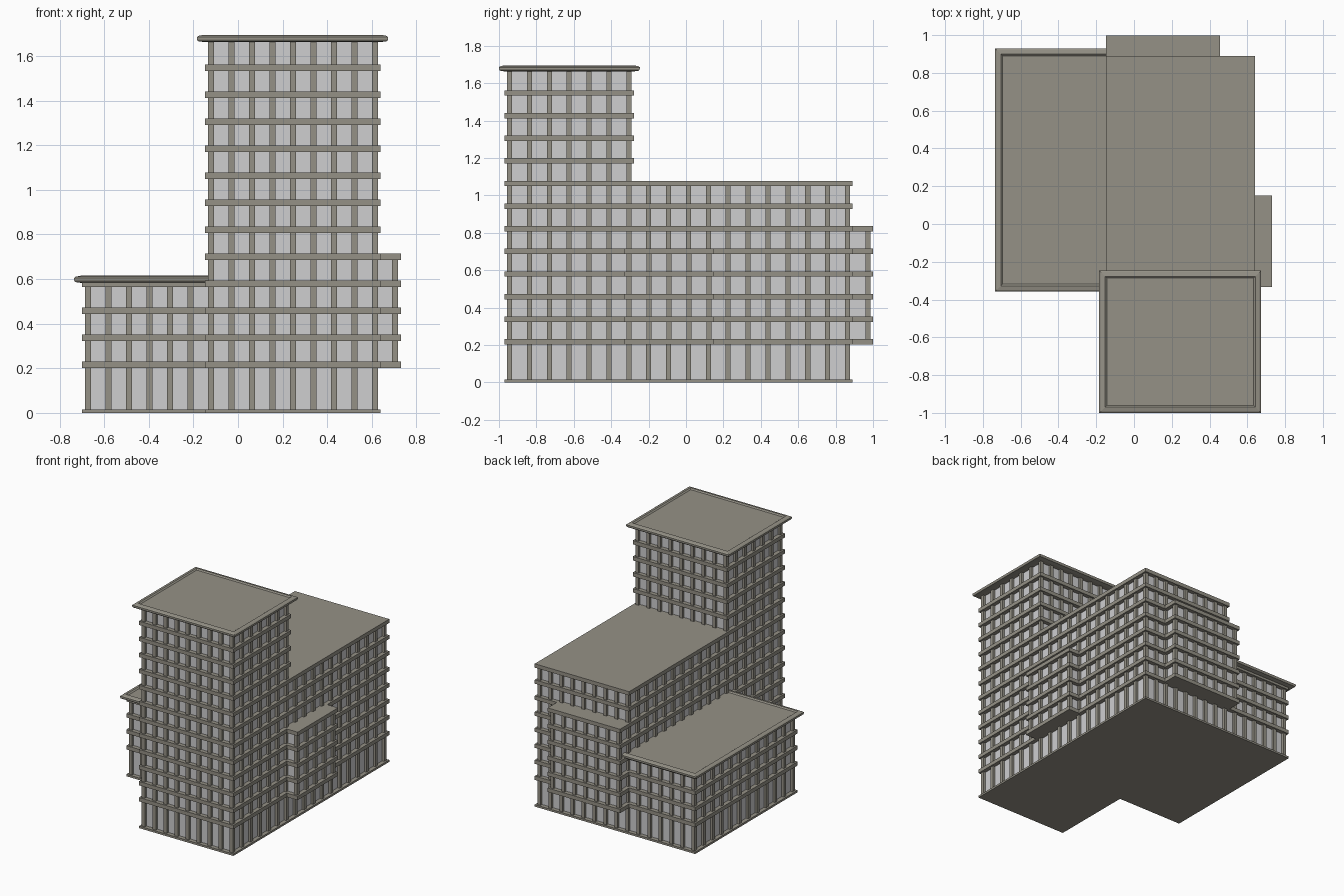
import bpy
import bmesh
from mathutils import Matrix, Vector

cube = bpy.data.objects.get("Cube")
if cube:
    bpy.data.objects.remove(cube, do_unlink=True)


def material(name, rgb):
    mat = bpy.data.materials.new(name)
    mat.use_nodes = True
    mat.diffuse_color = (*rgb, 1)
    mat.node_tree.nodes["Principled BSDF"].inputs["Base Color"].default_value = (*rgb, 1)
    return mat


CONCRETE = material("concrete", (0.30, 0.285, 0.24))
GLASS = material("pale glass", (0.62, 0.62, 0.63))

COL = 0.027      # column width
LIP = 0.013      # slab projection beyond the columns
RECESS = 0.018   # glass set back from the column faces
STOREY = 0.121
SLAB = 0.029
FIRST = 0.202    # underside of the first floor slab


def finish(name, bm, mat):
    bmesh.ops.recalc_face_normals(bm, faces=bm.faces)
    mesh = bpy.data.meshes.new(name)
    bm.to_mesh(mesh)
    bm.free()
    mesh.materials.append(mat)
    obj = bpy.data.objects.new(name, mesh)
    bpy.context.scene.collection.objects.link(obj)


def add_box(bm, x0, x1, y0, y1, z0, z1):
    centre = Vector((x0 + x1, y0 + y1, z0 + z1)) / 2
    size = Matrix.Diagonal((x1 - x0, y1 - y0, z1 - z0, 1))
    bmesh.ops.create_cube(bm, size=1, matrix=Matrix.Translation(centre) @ size)


def spread(a, b, bays):
    step = (b - a - COL) / bays
    return [a + i * step for i in range(bays + 1)]


def block(name, x0, x1, y0, y1, bays_x, bays_y, floors, top, grounded=True):
    """Glass core with a ring of columns and projecting floor slabs."""
    bottom = 0 if grounded else FIRST
    # Glass core
    bm = bmesh.new()
    add_box(bm, x0 + RECESS, x1 - RECESS, y0 + RECESS, y1 - RECESS, bottom + 0.005, top - 0.005)
    finish(name + "_glass", bm, GLASS)
    # Columns around the edge
    bm = bmesh.new()
    xs, ys = spread(x0, x1, bays_x), spread(y0, y1, bays_y)
    for i, x in enumerate(xs):
        for j, y in enumerate(ys):
            if i in (0, bays_x) or j in (0, bays_y):
                add_box(bm, x, x + COL, y, y + COL, bottom + 0.005, top - 0.005)
    finish(name + "_columns", bm, CONCRETE)
    # Floor slabs
    bm = bmesh.new()
    levels = [(FIRST + k * STOREY, FIRST + k * STOREY + SLAB) for k in range(floors)]
    if grounded:
        levels.append((0, 0.015))
    for z0, z1 in levels:
        add_box(bm, x0 - LIP, x1 + LIP, y0 - LIP, y1 + LIP, z0, z1)
    finish(name + "_slabs", bm, CONCRETE)


def cornice_roof(name, x0, x1, y0, y1, z):
    """Overhanging roof with a sloped rim around a sunken deck."""
    bm = bmesh.new()
    rings = []
    for inset, dz in ((0.03, 0), (0.004, 0.004), (0, 0.012), (0, 0.022),
                      (0.008, 0.028), (0.03, 0.032), (0.04, 0.024)):
        a, b, c, d = x0 + inset, x1 - inset, y0 + inset, y1 - inset
        rings.append([bm.verts.new((x, y, z + dz)) for x, y in ((a, c), (b, c), (b, d), (a, d))])
    for low, high in zip(rings, rings[1:]):
        for i in range(4):
            j = (i + 1) % 4
            bm.faces.new((low[i], low[j], high[j], high[i]))
    bm.faces.new(rings[0])
    bm.faces.new(rings[-1])
    finish(name, bm, CONCRETE)


X0, X1 = -0.135, 0.627
FRONT, BACK = -0.957, 0.877
BAY_Y = (BACK - FRONT - COL) / 17
TOWER_BACK = FRONT + 6 * BAY_Y + COL

# Main volumes
block("tower", X0, X1, FRONT, TOWER_BACK, 8, 6, 12, 1.67)
block("rear_block", X0, X1, TOWER_BACK - COL, BACK, 8, 11, 8, FIRST + 7 * STOREY + SLAB)
block("low_wing", -0.687, X0 + COL, TOWER_BACK - COL, BACK, 6, 11, 4, 0.592)

# Hanging bays on the left side and the back
block("side_bay", X1 - COL, 0.718, TOWER_BACK - COL, 0.137, 1, 4, 5,
      FIRST + 4 * STOREY + SLAB, grounded=False)
block("back_bay", X0, 0.443, BACK - COL, 0.986, 6, 1, 6,
      FIRST + 5 * STOREY + SLAB, grounded=False)

# Roofs
cornice_roof("tower_roof", -0.184, 0.673, -1.0, -0.247, 1.663)
cornice_roof("low_wing_roof", -0.735, -0.03, -0.357, 0.929, 0.583)
